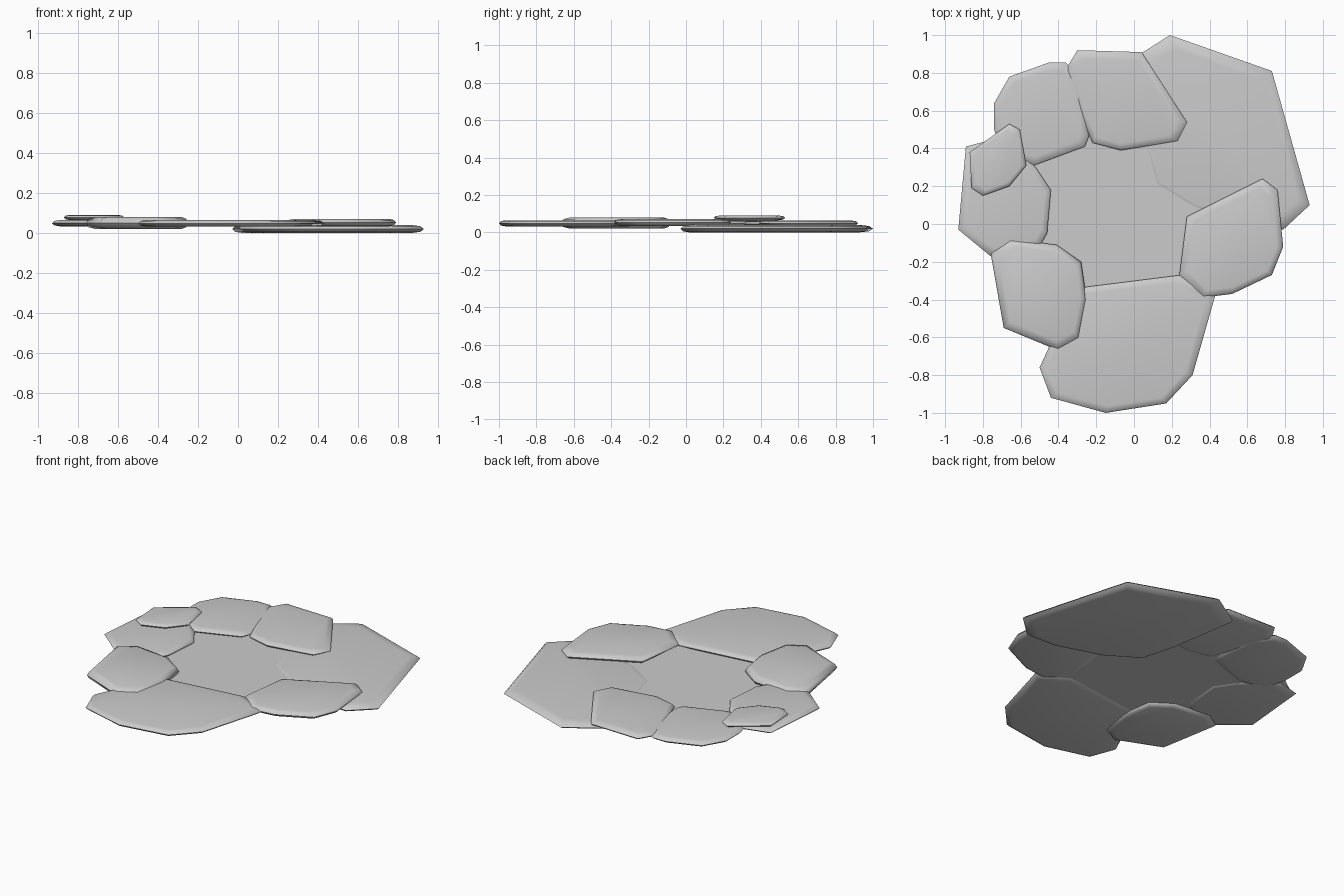
import bpy, bmesh, math
from mathutils import Vector

if "Cube" in bpy.data.objects:
    bpy.data.objects.remove(bpy.data.objects["Cube"])


def finish(name, bm):
    bmesh.ops.recalc_face_normals(bm, faces=bm.faces)
    me = bpy.data.meshes.new(name)
    bm.to_mesh(me)
    bm.free()
    ob = bpy.data.objects.new(name, me)
    bpy.context.collection.objects.link(ob)
    return ob


def stone(name, outline, z0, z1, edge=0.045, rings=5):
    """Flat polygonal slab with an elliptically rounded rim."""
    pts = [Vector(p) for p in outline]
    c = sum(pts, Vector((0, 0))) / len(pts)
    radius = sum((p - c).length for p in pts) / len(pts)
    zm, h = (z0 + z1) / 2, (z1 - z0) / 2
    bm = bmesh.new()
    loops = []
    for i in range(rings):
        a = -math.pi / 2 + math.pi * i / (rings - 1)
        s = 1 - edge * (1 - math.cos(a)) / radius
        loops.append([bm.verts.new((*(c + (p - c) * s), zm + h * math.sin(a)))
                      for p in pts])
    n = len(pts)
    for lo, hi in zip(loops, loops[1:]):
        for i in range(n):
            j = (i + 1) % n
            bm.faces.new((lo[i], lo[j], hi[j], hi[i]))
    bm.faces.new(loops[0][::-1])
    bm.faces.new(loops[-1])
    ob = finish(name, bm)
    bpy.ops.object.select_all(action='DESELECT')
    ob.select_set(True)
    bpy.context.view_layer.objects.active = ob
    bpy.ops.object.shade_smooth_by_angle(angle=math.radians(50))


# Ring of overlapping stones
stone("large_back_right_stone",
      [(.19, 1), (.73, .81), (.93, .10), (.79, -.03), (.60, -.02), (.31, .07),
       (.10, .20), (.04, .42), (-.03, .86)], 0, .04, .06)
stone("back_left_stone",
      [(-.74, .64), (-.66, .78), (-.45, .855), (-.36, .855), (-.27, .75),
       (-.24, .46), (-.26, .41), (-.53, .31), (-.70, .36), (-.74, .5)], .03, .062)
stone("back_stone",
      [(-.30, .92), (.04, .91), (.28, .54), (.23, .44), (-.07, .39),
       (-.22, .43), (-.27, .55), (-.36, .82)], .032, .065)
stone("left_stone",
      [(-.89, .41), (-.93, -.03), (-.76, -.17), (-.50, -.12), (-.46, -.05),
       (-.44, .18), (-.52, .30), (-.70, .46)], .033, .065)
stone("front_left_stone",
      [(-.76, -.15), (-.66, -.08), (-.41, -.11), (-.28, -.20), (-.25, -.40),
       (-.29, -.61), (-.40, -.67), (-.69, -.55)], .02, .08)
stone("front_stone",
      [(-.50, -.76), (-.44, -.92), (-.15, -1), (.17, -.95), (.31, -.80),
       (.43, -.38), (.25, -.27), (-.27, -.335), (-.38, -.5)], .032, .065)
stone("right_stone",
      [(.28, .04), (.68, .24), (.76, .18), (.79, -.12), (.73, -.27),
       (.52, -.37), (.36, -.39), (.24, -.27)], .033, .071)
stone("small_top_stone",
      [(-.87, .38), (-.66, .53), (-.605, .50), (-.57, .31), (-.66, .20),
       (-.80, .15), (-.86, .19)], .065, .09, .03)

# Flat water surface filling the ring, edges hidden inside the stones
bm = bmesh.new()
bm.faces.new([bm.verts.new((x, y, .037)) for x, y in
              [(-.35, -.38), (.30, -.36), (.42, -.10), (.36, .12), (.18, .46),
               (-.20, .50), (-.55, .38), (-.53, -.15)]])
finish("water_surface", bm)
